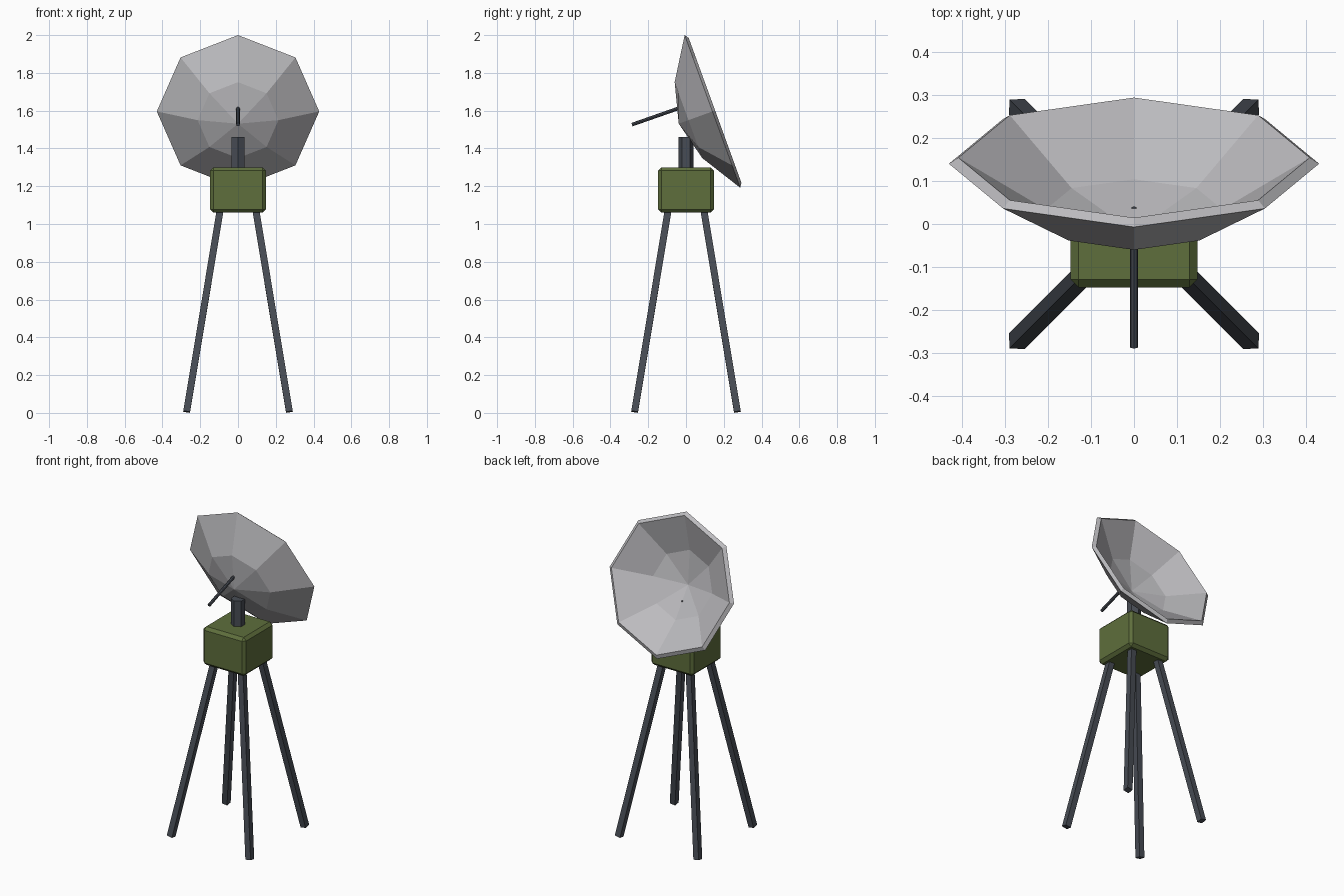
import bpy
import bmesh
from math import radians, sin, cos, pi
from mathutils import Vector, Matrix

cube = bpy.data.objects.get("Cube")
if cube:
    bpy.data.objects.remove(cube, do_unlink=True)


def material(name, rgb):
    m = bpy.data.materials.new(name)
    m.use_nodes = True
    m.diffuse_color = (*rgb, 1)
    m.node_tree.nodes["Principled BSDF"].inputs["Base Color"].default_value = (*rgb, 1)
    return m


OLIVE = material("olive green", (0.112, 0.156, 0.045))
SLATE = material("dark slate", (0.064, 0.073, 0.09))
GREY = material("light grey", (0.50, 0.495, 0.515))


def finish(name, bm, mat):
    bmesh.ops.recalc_face_normals(bm, faces=bm.faces)
    mesh = bpy.data.meshes.new(name)
    bm.to_mesh(mesh)
    bm.free()
    mesh.materials.append(mat)
    obj = bpy.data.objects.new(name, mesh)
    bpy.context.collection.objects.link(obj)
    return obj


def bar(name, start, end, radius, sides, spin, mat):
    """Straight prism between two points."""
    start, end = Vector(start), Vector(end)
    axis = end - start
    turn = Vector((0, 0, 1)).rotation_difference(axis).to_matrix().to_4x4()
    place = Matrix.Translation((start + end) / 2) @ turn @ Matrix.Rotation(spin, 4, "Z")
    bm = bmesh.new()
    bmesh.ops.create_cone(bm, cap_ends=True, segments=sides, radius1=radius,
                          radius2=radius, depth=axis.length, matrix=place)
    return finish(name, bm, mat)


# Four splayed square legs
for side, sx in (("left", 1), ("right", -1)):
    for end, sy in (("front", -1), ("back", 1)):
        bar(f"{end}_{side}_leg", (0.272 * sx, 0.272 * sy, 0.006),
            (0.09 * sx, 0.09 * sy, 1.1), 0.0255, 4, pi / 4, SLATE)

# Chamfered equipment box
bm = bmesh.new()
bmesh.ops.create_cube(bm, size=1, matrix=Matrix.Translation((0, 0, 1.18))
                      @ Matrix.Diagonal((0.294, 0.294, 0.24, 1)))
bmesh.ops.bevel(bm, geom=bm.edges[:], offset=0.018, segments=1, affect="EDGES")
finish("equipment_box", bm, OLIVE)

# Hexagonal mast, with corners to the front and back
bar("mast", (0, 0, 1.25), (0, 0, 1.46), 0.041, 6, 0, SLATE)

# Thin rod behind the dish
bar("feed_rod", (0, -0.286, 1.526), (0, -0.035, 1.614), 0.0095, 8, 0, SLATE)

# Eight-sided dish shell: rings of (radius, height) from outer to inner apex
OUTER_APEX, INNER_APEX = -0.19, -0.17
PROFILE = [(0.214, -0.135), (0.43, 0), (0.408, 0.015), (0.205, -0.113)]
bm = bmesh.new()
rings = [[bm.verts.new((r * cos(k * pi / 4), r * sin(k * pi / 4), h)) for k in range(8)]
         for r, h in PROFILE]
tips = [bm.verts.new((0, 0, h)) for h in (OUTER_APEX, INNER_APEX)]
for k in range(8):
    n = (k + 1) % 8
    for a, b in zip(rings, rings[1:]):
        bm.faces.new((a[k], a[n], b[n], b[k]))
    for tip, ring in zip(tips, (rings[0], rings[-1])):
        bm.faces.new((tip, ring[k], ring[n]))
dish = finish("dish", bm, GREY)
dish.location = (0, 0.14, 1.596)
dish.rotation_euler = (radians(-70), 0, 0)
